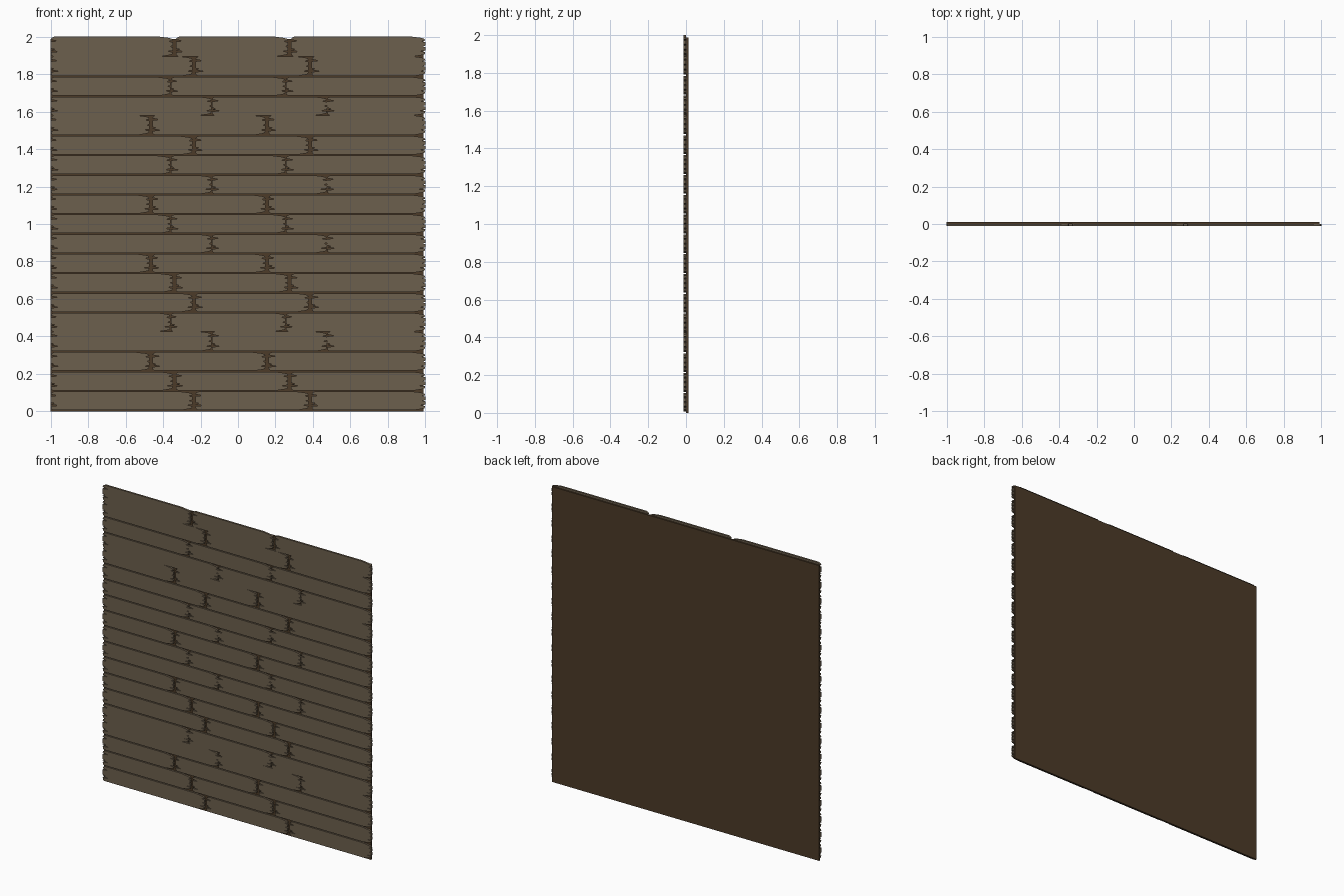
import bpy, bmesh

if "Cube" in bpy.data.objects:
    bpy.data.objects.remove(bpy.data.objects["Cube"])

ROWS, PITCH, GAP = 19, 0.1049, 0.006
FRONT, MID, BACK = -0.012, 0.001, 0.012

# Joint layouts: (first joint, second joint, half width of the opening)
LAYOUT = {
    "a": (-0.235, 0.385, 0.008),
    "b": (-0.340, 0.275, 0.008),
    "c": (-0.465, 0.155, 0.008),
    "d": (-0.140, 0.475, 0.001),
    "e": (-0.360, 0.255, 0.001),
}
ORDER = "abcdeabcdecdeacdeab"
CLOSED = (3, 14, 17)          # rows that touch the row above

# Splintered end profiles: (height fraction, x offset)
RIGHT_END = [(0, -0.058), (0.06, -0.02), (0.10, -0.004), (0.22, 0), (0.25, -0.03),
             (0.29, 0), (0.47, 0), (0.50, -0.015), (0.54, 0), (0.72, 0),
             (0.76, -0.022), (0.80, 0), (0.89, -0.004), (0.94, -0.022), (1, -0.07)]
LEFT_END = [(1, 0.018), (0.94, 0.004), (0.85, 0), (0.78, 0.035), (0.74, 0),
            (0.40, 0), (0.36, 0.02), (0.31, 0), (0.24, 0.04), (0.20, 0),
            (0.06, 0.002), (0, 0.012)]


def material(name, color):
    m = bpy.data.materials.new(name)
    m.diffuse_color = (*color, 1)
    m.use_nodes = True
    m.node_tree.nodes["Principled BSDF"].inputs["Base Color"].default_value = m.diffuse_color
    return m


def finish(bm, name, mat):
    bmesh.ops.recalc_face_normals(bm, faces=bm.faces)
    me = bpy.data.meshes.new(name)
    bm.to_mesh(me)
    bm.free()
    me.materials.append(mat)
    ob = bpy.data.objects.new(name, me)
    bpy.context.collection.objects.link(ob)


def add_prism(bm, outline, y0, y1):
    """Extrude an x-z outline from y0 to y1."""
    face = bm.faces.new([bm.verts.new((x, y0, z)) for x, z in outline])
    out = bmesh.ops.extrude_face_region(bm, geom=[face])
    verts = [v for v in out["geom"] if isinstance(v, bmesh.types.BMVert)]
    bmesh.ops.translate(bm, verts=verts, vec=(0, y1 - y0, 0))


def add_plank(bm, x0, x1, z0, h):
    outline = [(x1 + dx, z0 + f * h) for f, dx in RIGHT_END]
    outline += [(x0 + dx, z0 + f * h) for f, dx in LEFT_END]
    add_prism(bm, outline, FRONT, MID)


wood = material("weathered_wood", (0.15, 0.115, 0.075))
dark = material("dark_wood", (0.072, 0.043, 0.021))

# Staggered rows of three planks
for i, key in enumerate(ORDER):
    j1, j2, g = LAYOUT[key]
    z0 = 2 - (ROWS - i) * PITCH
    h = PITCH if i in CLOSED or i == ROWS - 1 else PITCH - GAP
    bm = bmesh.new()
    for x0, x1 in ((-1, j1 - g), (j1 + g, j2 - g), (j2 + g, 1)):
        add_plank(bm, x0, x1, z0, h)
    finish(bm, f"plank_row_{i + 1:02d}", wood)

# Dark backing board
bm = bmesh.new()
add_prism(bm, [(-1, 0), (0.99, 0), (0.99, 1.988), (-1, 1.988)], 0.0, BACK)
finish(bm, "backing_board", dark)
